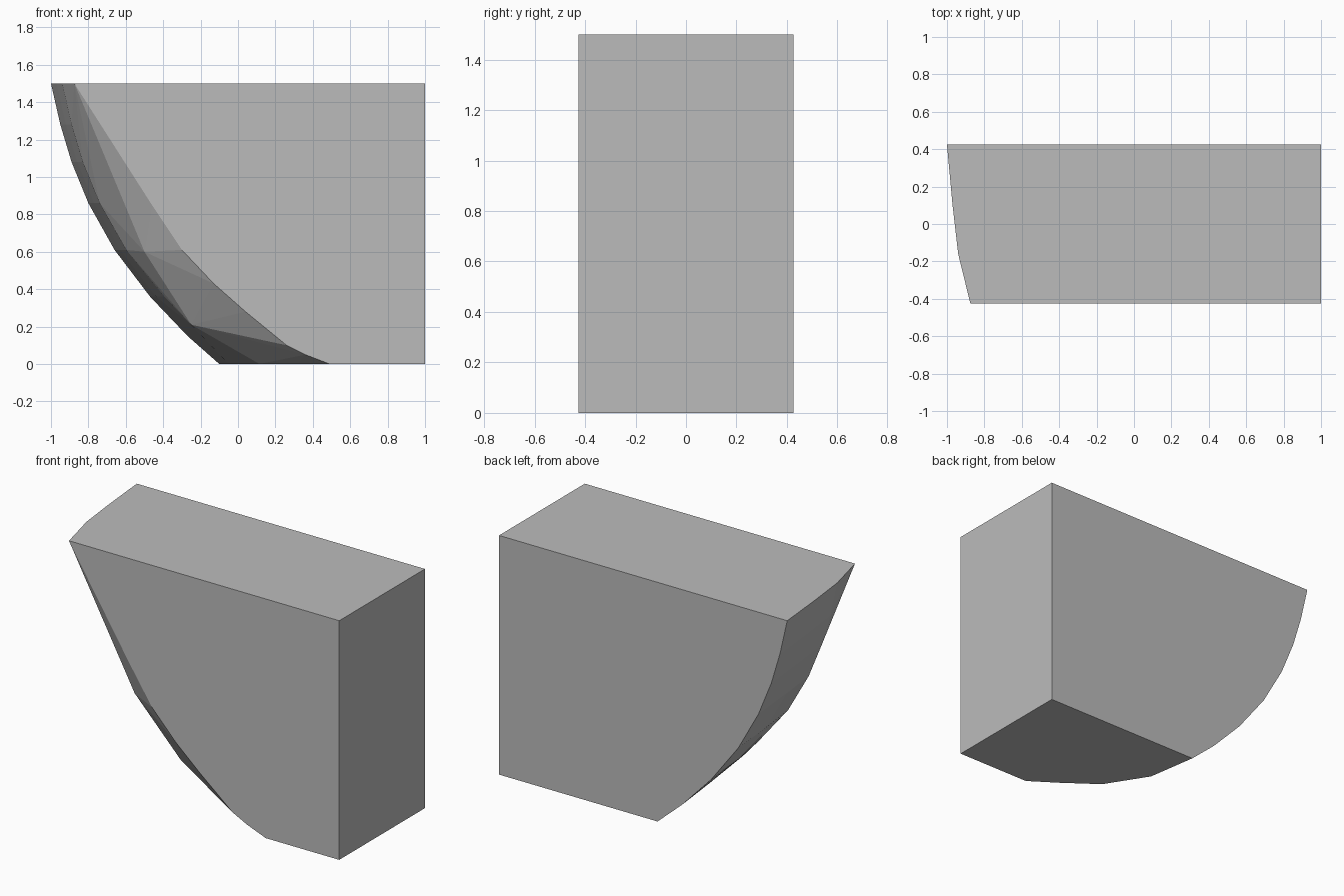
import bpy
import bmesh

cube = bpy.data.objects.get("Cube")
if cube:
    bpy.data.objects.remove(cube, do_unlink=True)

HEIGHT = 1.5
DEPTH = 0.425

# One flat grey for the whole block
grey = bpy.data.materials.new("plain grey")
grey.use_nodes = True
colour = (0.5, 0.5, 0.5, 1.0)
grey.diffuse_color = colour
grey.node_tree.nodes["Principled BSDF"].inputs["Base Color"].default_value = colour

# Outlines (x, z) of the curved side on the back and front faces
back_profile = [(-1, HEIGHT), (-.95, 1.28), (-.89, 1.08), (-.8, .86),
                (-.66, .61), (-.47, .36), (-.27, .15), (-.1, 0)]
front_profile = [(-.875, HEIGHT), (-.46, .85), (-.3, .61), (-.13, .43),
                 (.04, .28), (.26, .1), (.36, .05), (.49, 0)]


def section(profile, y, inset=0.0, toe=0.0):
    """Cross-section at y, pulled inwards, with extra inset near the foot."""
    return [(x + inset + toe * (1 - z / HEIGHT) ** 8, y, z) for x, z in profile]


points = section(back_profile, DEPTH)
points += section(back_profile, .1, inset=.03, toe=.02)
points += section(back_profile, -.16, inset=.06, toe=.155)
points += section(front_profile, -DEPTH)

# Rounded ridge between the curved side and the front face
points += [(-.5, -.31, .6), (-.25, -.21, .21), (.32, -.31, 0)]

# Square end on the model's left
points += [(1, y, z) for y in (-DEPTH, DEPTH) for z in (0, HEIGHT)]

# Wrap the sections in one convex solid
bm = bmesh.new()
for point in points:
    bm.verts.new(point)
hull = bmesh.ops.convex_hull(bm, input=bm.verts[:])
loose = {v for v in hull["geom_interior"] + hull["geom_unused"]
         if isinstance(v, bmesh.types.BMVert)}
bmesh.ops.delete(bm, geom=list(loose), context='VERTS')
bmesh.ops.dissolve_limit(bm, angle_limit=0.005, verts=bm.verts[:], edges=bm.edges[:])
bmesh.ops.recalc_face_normals(bm, faces=bm.faces[:])

mesh = bpy.data.meshes.new("curved_block")
bm.to_mesh(mesh)
bm.free()
mesh.materials.append(grey)
block = bpy.data.objects.new("curved_block", mesh)
bpy.context.collection.objects.link(block)
